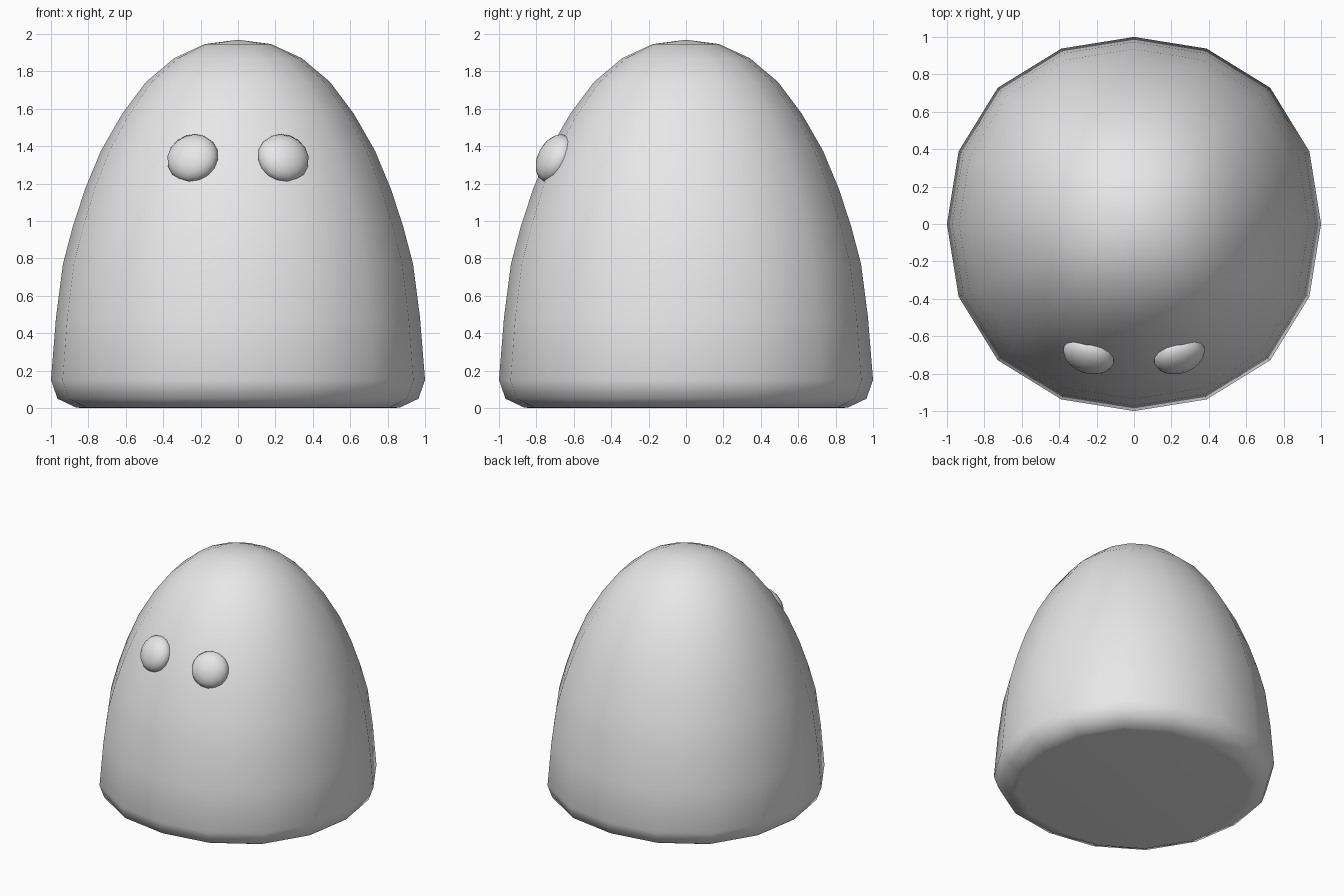
import bpy
import bmesh
import math
from mathutils import Euler, Matrix

default = bpy.data.objects.get("Cube")
if default:
    bpy.data.objects.remove(default, do_unlink=True)

SIDES = 16

grey = bpy.data.materials.new("light_grey")
grey.use_nodes = True
colour = (0.8, 0.8, 0.8, 1)
grey.diffuse_color = colour
grey.node_tree.nodes["Principled BSDF"].inputs["Base Color"].default_value = colour


def finish(name, bm):
    """Turn a bmesh into a smooth grey object."""
    bmesh.ops.recalc_face_normals(bm, faces=bm.faces[:])
    for face in bm.faces:
        face.smooth = True
    mesh = bpy.data.meshes.new(name)
    bm.to_mesh(mesh)
    bm.free()
    mesh.materials.append(grey)
    obj = bpy.data.objects.new(name, mesh)
    bpy.context.collection.objects.link(obj)
    return obj


# Body: domed profile (radius, height) swept round, slightly squared in plan
profile = [(0.83, 0), (0.866, 0.003), (0.965, 0.05), (1.0, 0.15),
           (0.973, 0.485), (0.936, 0.77), (0.884, 0.968), (0.818, 1.17),
           (0.733, 1.375), (0.62, 1.572), (0.492, 1.743),
           (0.342, 1.87), (0.177, 1.946)]
bm = bmesh.new()
rings = []
for radius, z in profile:
    ring = []
    for i in range(SIDES):
        a = math.tau * i / SIDES
        r = radius * (1 + 0.03 * math.sin(2 * a) ** 2)
        ring.append(bm.verts.new((r * math.cos(a), r * math.sin(a), z)))
    rings.append(ring)
for low, high in zip(rings, rings[1:]):
    for i in range(SIDES):
        j = (i + 1) % SIDES
        bm.faces.new((low[i], low[j], high[j], high[i]))
bm.faces.new(rings[0][::-1])
tip = bm.verts.new((0, 0, 1.969))
for i in range(SIDES):
    bm.faces.new((rings[-1][i], rings[-1][(i + 1) % SIDES], tip))
finish("body", bm)

# Eyes: flattened balls lying against the sloping front
for side, name in ((-1, "right_eye"), (1, "left_eye")):
    bm = bmesh.new()
    bmesh.ops.create_uvsphere(bm, u_segments=SIDES, v_segments=10, radius=1)
    tilt = Euler((math.radians(63), 0, side * math.radians(19))).to_matrix().to_4x4()
    place = Matrix.Translation((side * 0.242, -0.70, 1.335))
    squash = Matrix.Diagonal((0.141, 0.138, 0.087, 1))
    bmesh.ops.transform(bm, matrix=place @ tilt @ squash, verts=bm.verts[:])
    finish(name, bm)
